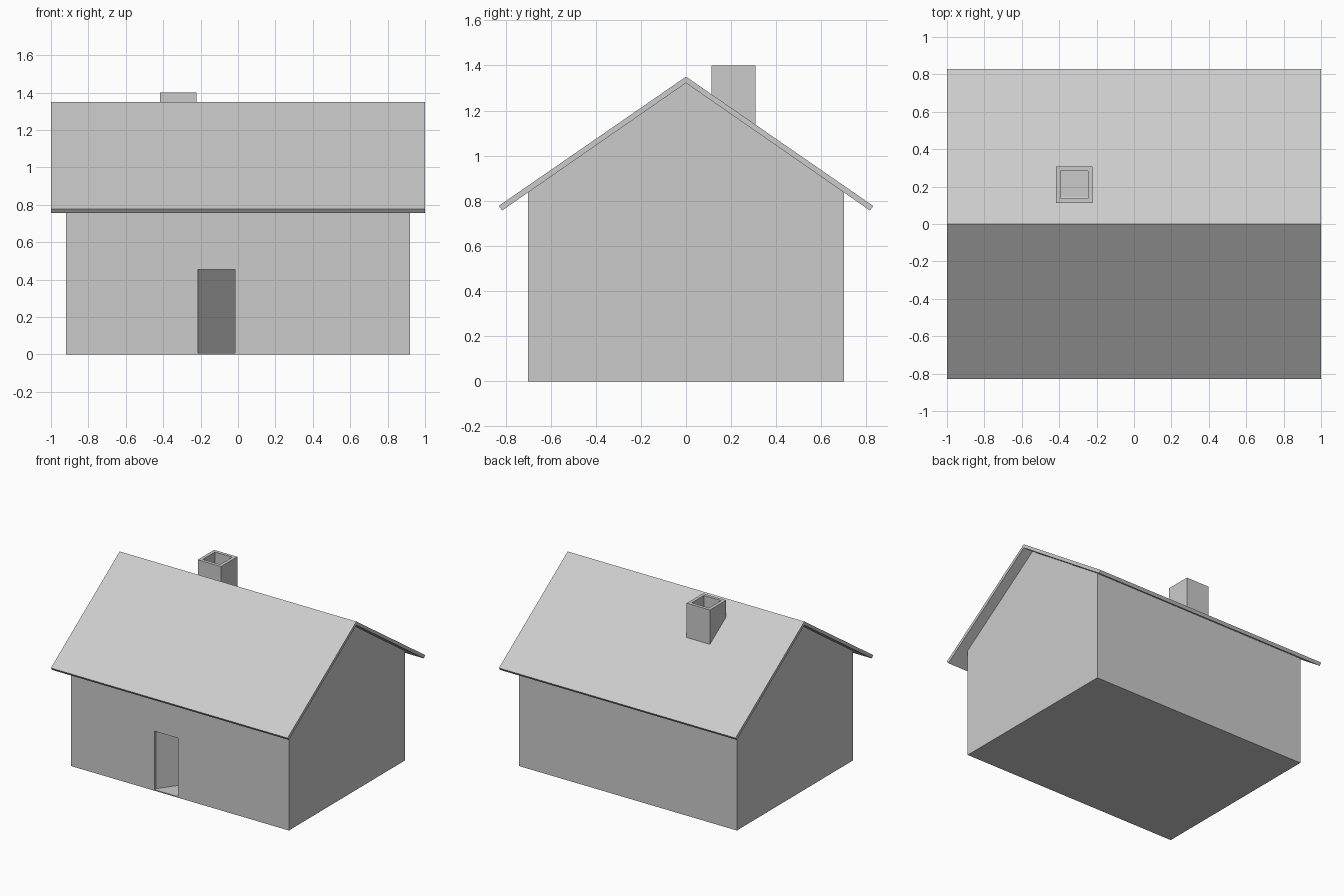
import bpy
import bmesh

cube = bpy.data.objects.get("Cube")
if cube:
    bpy.data.objects.remove(cube, do_unlink=True)

grey = bpy.data.materials.new("plain grey")
grey.use_nodes = True
grey.diffuse_color = (0.6, 0.6, 0.6, 1)
grey.node_tree.nodes["Principled BSDF"].inputs["Base Color"].default_value = (0.6, 0.6, 0.6, 1)


def extruded(name, points, start, end):
    """Solid made by sweeping a closed 3D outline from one offset to another."""
    bm = bmesh.new()
    rings = [[bm.verts.new([p[i] + o[i] for i in range(3)]) for p in points]
             for o in (start, end)]
    bm.faces.new(rings[0])
    bm.faces.new(rings[1])
    for i in range(len(points)):
        j = (i + 1) % len(points)
        bm.faces.new((rings[0][i], rings[0][j], rings[1][j], rings[1][i]))
    bmesh.ops.recalc_face_normals(bm, faces=bm.faces)
    mesh = bpy.data.meshes.new(name)
    bm.to_mesh(mesh)
    bm.free()
    mesh.materials.append(grey)
    obj = bpy.data.objects.new(name, mesh)
    bpy.context.collection.objects.link(obj)
    return obj


def along_x(name, outline, half):
    return extruded(name, [(0, y, z) for y, z in outline], (-half, 0, 0), (half, 0, 0))


def along_z(name, outline, low, high):
    return extruded(name, [(x, y, 0) for x, y in outline], (0, 0, low), (0, 0, high))


def cut(obj, cutter):
    mod = obj.modifiers.new("opening", 'BOOLEAN')
    mod.operation = 'DIFFERENCE'
    mod.solver = 'EXACT'
    mod.object = cutter
    cutter.hide_render = True
    cutter.hide_set(True)
    cutter.display_type = 'WIRE'


# Walls with gables
WALL_X, WALL_Y, EAVE = 0.92, 0.70, 0.84
walls = along_x("walls", [(-WALL_Y, 0), (WALL_Y, 0), (WALL_Y, EAVE),
                          (0, 1.33), (-WALL_Y, EAVE)], WALL_X)

# Doorway, deeper on one side
doorway = along_z("doorway_cutter", [(-0.215, -0.8), (-0.015, -0.8), (-0.015, -0.4),
                                     (-0.215, -0.68)], 0.008, 0.455)
cut(walls, doorway)

# Roof slab
roof = along_x("roof", [(-0.83, 0.777), (0, 1.35), (0.83, 0.777),
                        (0.815, 0.757), (0, 1.322), (-0.815, 0.757)], 1.0)


# Chimney with hollow top
def square(cx, cy, half):
    return [(cx - half, cy - half), (cx + half, cy - half),
            (cx + half, cy + half), (cx - half, cy + half)]


chimney = along_z("chimney", square(-0.32, 0.21, 0.098), 1.05, 1.40)
flue = along_z("flue_cutter", square(-0.32, 0.21, 0.073), 1.25, 1.5)
cut(chimney, flue)
